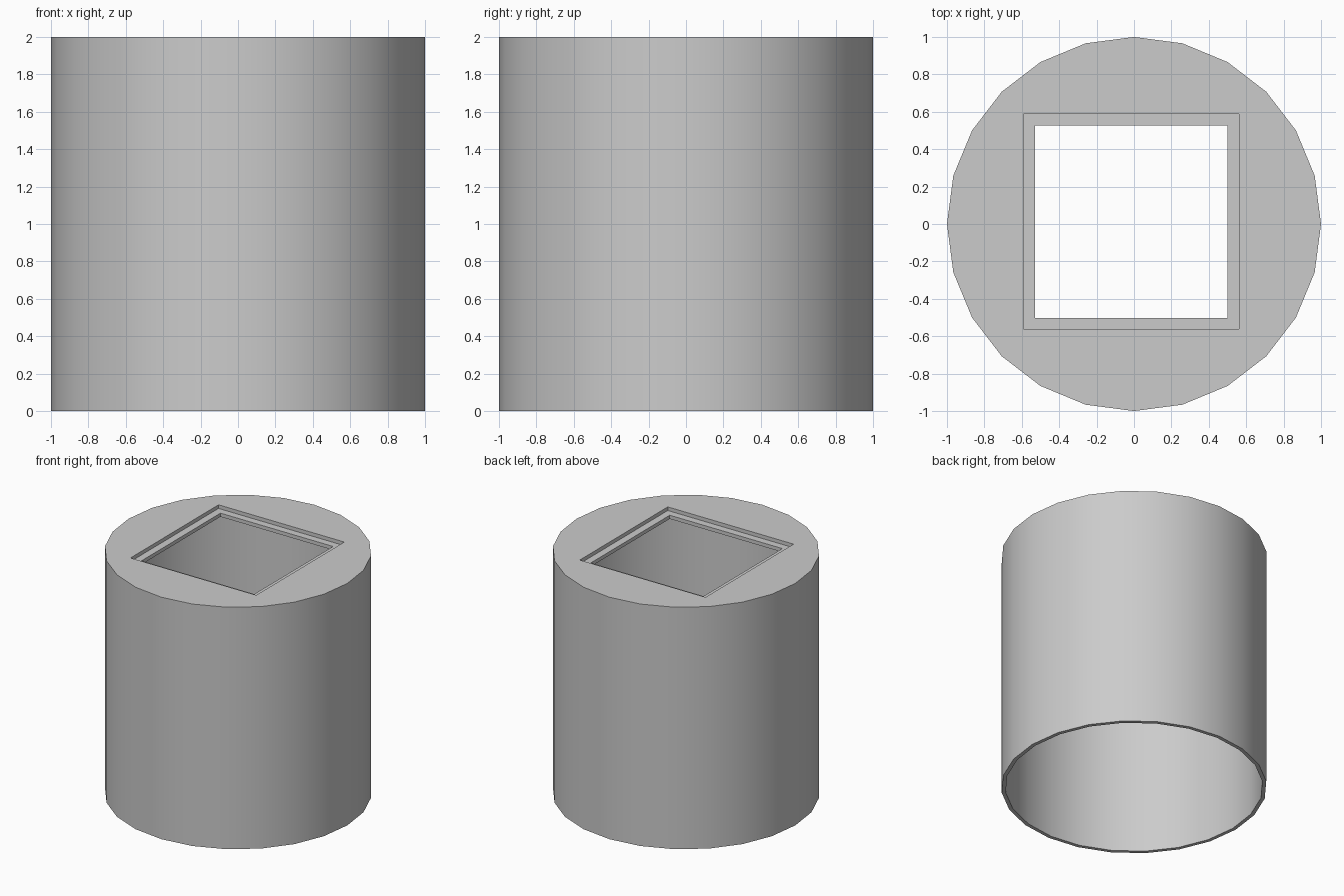
import bpy, bmesh, math

default = bpy.data.objects.get("Cube")
if default:
    bpy.data.objects.remove(default, do_unlink=True)

SIDES = 24
HEIGHT = 2.0
WALL = 0.03        # shell thickness
STEP = 0.03        # depth of each step in the square opening
HOLE, RECESS = 1.03, 1.15
OFFSET = (-0.0145, 0.0125)

grey = bpy.data.materials.new("plain_grey")
grey.use_nodes = True
colour = (0.6, 0.6, 0.6, 1)
grey.diffuse_color = colour
grey.node_tree.nodes["Principled BSDF"].inputs["Base Color"].default_value = colour

bm = bmesh.new()


def loop(points, z):
    """Closed loop of edges at height z; returns its edges."""
    verts = [bm.verts.new((x, y, z)) for x, y in points]
    return [bm.edges.new((v, verts[i - 1])) for i, v in enumerate(verts)]


def circle(radius, z):
    angles = [math.tau * i / SIDES for i in range(SIDES)]
    return loop([(radius * math.cos(a), radius * math.sin(a)) for a in angles], z)


def square(size, z):
    corners = [(-1, -1), (1, -1), (1, 1), (-1, 1)]
    return loop([(OFFSET[0] + sx * size / 2, OFFSET[1] + sy * size / 2)
                 for sx, sy in corners], z)


def bridge(a, b):
    bmesh.ops.bridge_loops(bm, edges=a + b)


def fill(a, b):
    bmesh.ops.triangle_fill(bm, edges=a + b, use_beauty=True)


# Round shell: outer wall, bottom rim, inner wall
ceiling = HEIGHT - 2 * STEP
outer_top, outer_base = circle(1, HEIGHT), circle(1, 0)
inner_base, inner_top = circle(1 - WALL, 0), circle(1 - WALL, ceiling)
bridge(outer_top, outer_base)
bridge(outer_base, inner_base)
bridge(inner_base, inner_top)

# Stepped square opening: recess wall, ledge, hole wall
recess_top, recess_base = square(RECESS, HEIGHT), square(RECESS, HEIGHT - STEP)
hole_top, hole_base = square(HOLE, HEIGHT - STEP), square(HOLE, ceiling)
bridge(recess_top, recess_base)
bridge(recess_base, hole_top)
bridge(hole_top, hole_base)

# Flat top and the ceiling beneath it
fill(outer_top, recess_top)
fill(inner_top, hole_base)

bmesh.ops.recalc_face_normals(bm, faces=bm.faces)
mesh = bpy.data.meshes.new("round_housing")
bm.to_mesh(mesh)
bm.free()
mesh.materials.append(grey)

housing = bpy.data.objects.new("round_housing", mesh)
bpy.context.collection.objects.link(housing)
bpy.context.view_layer.objects.active = housing
housing.select_set(True)
bpy.ops.object.shade_smooth_by_angle(angle=math.radians(30))
